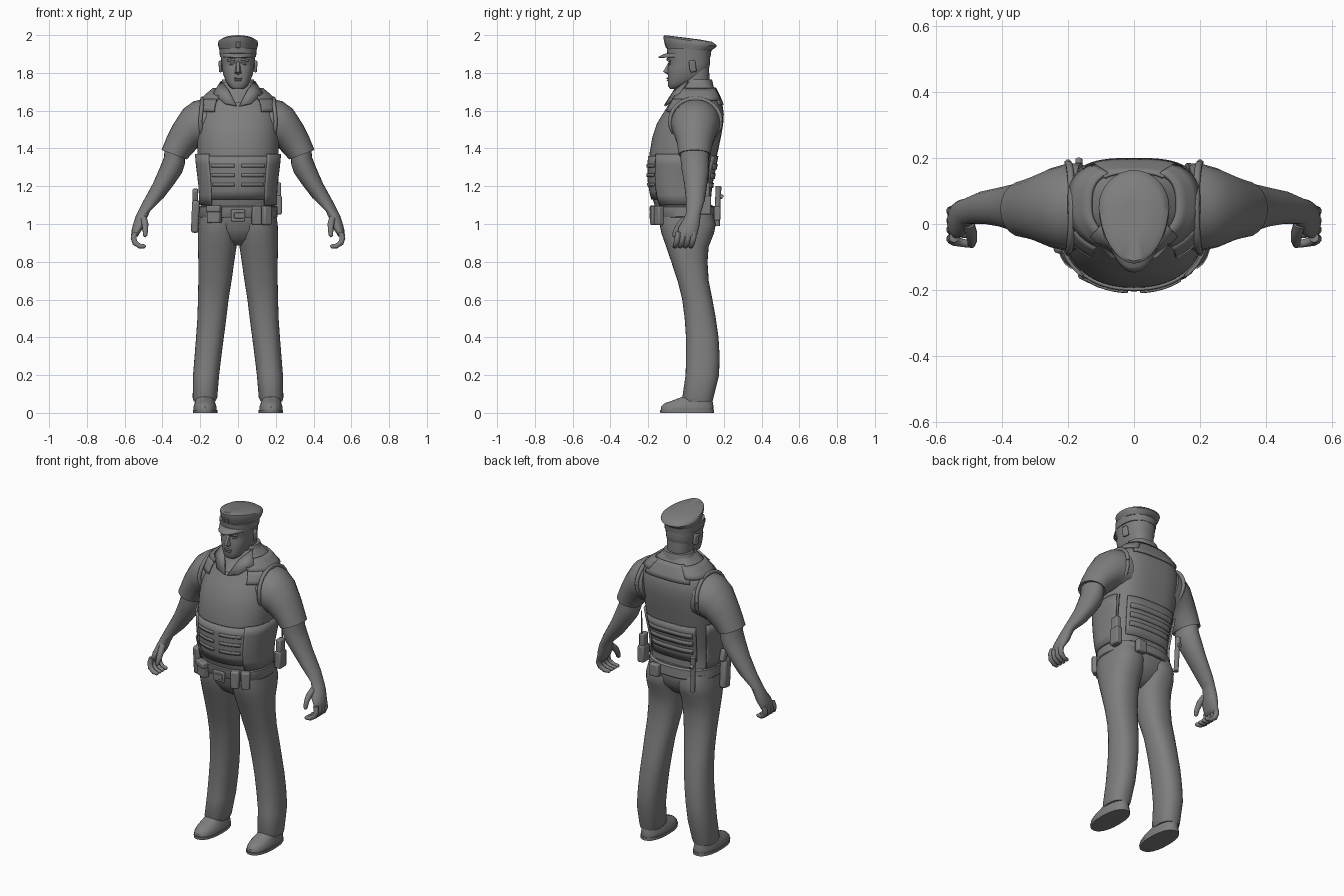
import bpy, math
from mathutils import Vector, Matrix

grey = bpy.data.materials.new("uniform_grey")
grey.diffuse_color = (0.21, 0.21, 0.21, 1)


def make(name, verts, faces, mirror=False, thick=0.0, angle=40):
    """Mesh object with shared finish: optional mirror, optional plate thickness."""
    me = bpy.data.meshes.new(name)
    me.from_pydata([tuple(v) for v in verts], [], faces)
    me.materials.append(grey)
    ob = bpy.data.objects.new(name, me)
    bpy.context.collection.objects.link(ob)
    bpy.ops.object.select_all(action='DESELECT')
    bpy.context.view_layer.objects.active = ob
    ob.select_set(True)
    bpy.ops.object.mode_set(mode='EDIT')
    bpy.ops.mesh.select_all(action='SELECT')
    bpy.ops.mesh.normals_make_consistent(inside=False)
    bpy.ops.object.mode_set(mode='OBJECT')
    bpy.ops.object.shade_smooth_by_angle(angle=math.radians(angle))
    if thick:
        so = ob.modifiers.new("thickness", 'SOLIDIFY')
        so.thickness, so.offset = thick, 0
    if mirror:
        mi = ob.modifiers.new("mirror", 'MIRROR')
        mi.use_mirror_merge = False
    return ob


def skin(name, rings, **kw):
    """Bridge equal-sized rings and cap both ends."""
    n = len(rings[0])
    verts = [p for r in rings for p in r]
    faces = [(i * n + j, i * n + (j + 1) % n, (i + 1) * n + (j + 1) % n, (i + 1) * n + j)
             for i in range(len(rings) - 1) for j in range(n)]
    faces += [tuple(range(n)), tuple(range(len(verts) - n, len(verts)))]
    return make(name, verts, faces, **kw)


def oval(a, r, pf=2.3, pb=2.3, mid=None, tilt=0.0, grow=0.0):
    """Point at angle a on the section r = (z, x0, x1, y0, y1)."""
    z, x0, x1, y0, y1 = r
    m = (y0 + y1) / 2 if mid is None else mid
    c, s = math.cos(a), math.sin(a)
    p = pf if s < 0 else pb
    ex = lambda v: math.copysign(abs(v) ** (2 / p), v)
    y = m + ex(s) * ((y1 - m) if s > 0 else (m - y0))
    return Vector(((x0 + x1) / 2 + ex(c) * ((x1 - x0) / 2 + grow), y + grow * ex(s), z + tilt * y))


def loft(name, rows, n=32, mirror=False, tilts=None, **kw):
    return skin(name, [[oval(2 * math.pi * j / n, r, tilt=tilts[i] if tilts else 0, **kw)
                        for j in range(n)] for i, r in enumerate(rows)], mirror=mirror)


def sym(rows):
    return [(z, -w, w, y0, y1) for z, w, y0, y1 in rows]


def limb(name, rows, n=20):
    """Arm sections given by outer (x, z), inner (x, z) and depth range."""
    rings = []
    for ox, oz, ix, iz, y0, y1 in rows:
        c = Vector(((ox + ix) / 2, (y0 + y1) / 2, (oz + iz) / 2))
        u = Vector(((ox - ix) / 2, 0, (oz - iz) / 2))
        v = Vector((0, (y1 - y0) / 2, 0))
        rings.append([c + u * math.cos(t) + v * math.sin(t)
                      for t in (2 * math.pi * j / n for j in range(n))])
    return skin(name, rings, mirror=True, angle=50)


def tube(name, pts, radii, n=10, mirror=False):
    pts, rings = [Vector(p) for p in pts], []
    for i, p in enumerate(pts):
        d = (pts[min(i + 1, len(pts) - 1)] - pts[max(i - 1, 0)]).normalized()
        u = d.cross(Vector((0.3, 0.9, 0.2))).normalized()
        v = d.cross(u)
        rings.append([p + (u * math.cos(t) + v * math.sin(t)) * radii[i]
                      for t in (2 * math.pi * j / n for j in range(n))])
    return skin(name, rings, mirror=mirror, angle=60)


def box(name, loc, size, rot=(0, 0, 0), mirror=False, bevel=0.008):
    sx, sy, sz = (s / 2 for s in size)
    m = Matrix.Rotation(rot[2], 3, 'Z') @ Matrix.Rotation(rot[1], 3, 'Y') @ Matrix.Rotation(rot[0], 3, 'X')
    v = [m @ Vector((x * sx, y * sy, z * sz)) + Vector(loc)
         for x in (-1, 1) for y in (-1, 1) for z in (-1, 1)]
    f = [(0, 1, 3, 2), (4, 6, 7, 5), (0, 4, 5, 1), (2, 3, 7, 6), (0, 2, 6, 4), (1, 5, 7, 3)]
    ob = make(name, v, f, mirror=mirror, angle=30)
    b = ob.modifiers.new("bevel", 'BEVEL')
    b.width, b.segments = bevel, 2
    return ob


# Legs, hips and shoes
loft("trouser_leg", [(.06, .12, .235, -.01, .14), (.08, .11, .24, -.02, .145), (.2, .1, .238, -.002, .175),
                     (.3, .088, .23, 0, .178), (.4, .075, .222, 0, .172), (.5, .062, .215, -.007, .158),
                     (.6, .05, .212, -.02, .14), (.7, .034, .21, -.045, .12), (.8, .02, .21, -.078, .114),
                     (.88, .008, .212, -.105, .12), (.95, .0, .213, -.13, .148), (1.0, 0, .21, -.14, .158),
                     (1.06, 0, .2, -.14, .14)], mirror=True)
loft("hips", sym([(.885, .035, -.05, .05), (.92, .11, -.1, .1), (.97, .175, -.13, .14),
                  (1.03, .2, -.145, .152), (1.1, .197, -.155, .14)]))
loft("shoe", [(.0, .12, .23, -.12, .14), (.008, .113, .236, -.132, .146), (.032, .113, .236, -.132, .146),
              (.05, .12, .23, -.115, .143), (.066, .126, .226, -.07, .14), (.085, .13, .222, -.02, .135),
              (.13, .13, .22, .005, .13)], mirror=True, n=24)
loft("sole_rim", [(.0, .109, .239, -.136, .149), (.016, .109, .239, -.138, .149)], mirror=True, n=24)

# Torso under a fitted vest
VEST = sym([(1.095, .193, -.165, .128), (1.15, .193, -.182, .125), (1.22, .197, -.194, .135),
            (1.3, .208, -.196, .152), (1.38, .215, -.192, .168), (1.46, .218, -.178, .185),
            (1.53, .216, -.155, .197), (1.58, .21, -.125, .2), (1.62, .204, -.1, .195),
            (1.655, .19, -.08, .182), (1.69, .152, -.06, .166), (1.72, .115, -.045, .15), (1.75, .085, -.03, .135)])
loft("vest", VEST, n=48, pf=2.2, pb=3)


def panel(name, a0, a1, z0, z1, off=.006, thick=.009, mirror=False, na=16, nz=5):
    """Curved plate lying on the vest between two angles (degrees) and heights."""
    verts = []
    for k in range(nz + 1):
        z = z0 + (z1 - z0) * k / nz
        i = max(j for j in range(len(VEST) - 1) if VEST[j][0] <= z + 1e-6)
        lo, hi = VEST[i], VEST[i + 1]
        t = (z - lo[0]) / (hi[0] - lo[0])
        row = tuple(p + (q - p) * t for p, q in zip(lo, hi))
        verts += [oval(math.radians(a0 + (a1 - a0) * j / na), row, 2.2, 3, grow=off) for j in range(na + 1)]
    w = na + 1
    faces = [(k * w + j, k * w + j + 1, k * w + w + j + 1, k * w + w + j) for k in range(nz) for j in range(na)]
    return make(name, verts, faces, mirror, thick, 45)


panel("front_belly_panel", -137, -43, 1.13, 1.36, .004)
panel("side_wing", -48, 28, 1.1, 1.37, .009, .01, True)
panel("back_lumbar_panel", 50, 130, 1.14, 1.36, .003)
for i, z in enumerate((1.2, 1.25, 1.3)):
    panel(f"front_webbing_{i}", -86, -52, z, z + .018, .01, .008, True, nz=1)
    panel(f"back_webbing_{i}", 58, 122, z - .01, z + .018, .009, .008, nz=1)
panel("shoulder_strap", -58, 62, 1.655, 1.715, .008, .012, True, nz=3)
panel("strap_tab", -57, -28, 1.595, 1.66, .01, .012, True, nz=3)
panel("back_yoke", 52, 128, 1.63, 1.72, .005, .008, nz=4)
tube("armhole_trim", [(.2 - .012 * abs(math.sin(t)), .05 + .135 * math.cos(t), 1.545 + .12 * math.sin(t))
                      for t in (math.pi * k / 12 for k in range(25))], [.011] * 25, 8, True)

# Sleeves, arms and hands
limb("sleeve", [(.18, 1.662, .14, 1.41, -.08, .185), (.235, 1.65, .19, 1.41, -.08, .18),
                (.29, 1.61, .218, 1.4, -.07, .168), (.345, 1.525, .24, 1.375, -.052, .148),
                (.375, 1.465, .255, 1.36, -.045, .138), (.405, 1.392, .27, 1.342, -.04, .13),
                (.395, 1.393, .28, 1.35, -.03, .12)])
limb("forearm", [(.385, 1.42, .28, 1.37, -.03, .12), (.393, 1.35, .282, 1.315, -.028, .122),
                 (.415, 1.295, .297, 1.27, -.022, .122), (.45, 1.215, .335, 1.215, -.01, .113),
                 (.505, 1.115, .392, 1.14, 0, .1), (.54, 1.045, .465, 1.068, .0, .078),
                 (.552, 1.01, .48, 1.035, -.015, .075), (.562, .975, .492, .995, -.038, .07),
                 (.566, .94, .52, .952, -.045, .06), (.56, .925, .53, .935, -.035, .05)])
for i in range(4):
    y = .043 - .028 * i
    tube(f"finger_{i}", [(.545, y, .955), (.553, y - .004, .925), (.545, y - .01, .9), (.52, y - .016, .883),
                         (.495, y - .02, .882), (.488, y - .021, .884)],
         [.015, .0155, .015, .013, .011, .005], mirror=True)
tube("thumb", [(.5, 0, 1.03), (.492, -.03, 1.0), (.49, -.05, .97), (.492, -.062, .94), (.495, -.065, .932)],
     [.018, .018, .015, .012, .005], mirror=True)

# Neck, collar and lapels
loft("neck", sym([(1.64, .05, -.104, .1), (1.69, .07, -.062, .12), (1.73, .07, -.025, .125), (1.84, .07, -.01, .122)]))
loft("collar", sym([(1.72, .1, -.02, .148), (1.765, .083, .0, .138), (1.765, .07, .01, .125)]))
make("lapel", [(.008, -.112, 1.625), (.068, -.096, 1.637), (.13, -.035, 1.69), (.088, .01, 1.755),
               (.05, -.058, 1.71)], [(0, 1, 4), (1, 2, 4), (2, 3, 4)], True, .012)

# Head and face
loft("head", sym([(1.715, .028, -.085, -.03), (1.728, .047, -.094, .0), (1.755, .064, -.095, .06),
                  (1.79, .078, -.096, .105), (1.83, .086, -.096, .124), (1.852, .087, -.09, .127),
                  (1.872, .09, -.1, .128), (1.92, .092, -.095, .126)]), pf=2.6)
make("nose", [(-.009, -.09, 1.86), (.009, -.09, 1.86), (-.02, -.09, 1.797), (.02, -.09, 1.797),
              (-.007, -.121, 1.806), (.007, -.121, 1.806), (0, -.095, 1.79)],
     [(0, 4, 5, 1), (0, 2, 4), (1, 5, 3), (2, 6, 4), (4, 6, 5), (5, 6, 3), (0, 1, 3, 6, 2)])
box("brow", (.036, -.09, 1.868), (.045, .02, .012), (0, .12, .25), True, .004)
box("eye", (.034, -.084, 1.847), (.026, .012, .01), (0, 0, .2), True, .004)
box("upper_lip", (0, -.095, 1.772), (.044, .016, .009), bevel=.004)
box("lower_lip", (0, -.094, 1.761), (.038, .016, .009), bevel=.004)
box("ear", (.091, .035, 1.835), (.016, .036, .062), (.15, 0, .3), True, .007)

# Peaked cap
loft("cap_band", sym([(1.885, .096, -.098, .13), (1.928, .099, -.102, .135)]), tilts=[0, -.03])
loft("cap_crown", sym([(1.922, .098, -.1, .134), (1.945, .104, -.112, .15), (1.966, .107, -.12, .163),
                       (1.974, .104, -.12, .16), (1.984, .085, -.112, .138), (1.986, .03, -.04, .07)]),
     tilts=[-.03, -.1, -.16, -.16, -.14, -.13], mid=.05, pf=1.85, pb=2)
visor = []
for k in range(4):
    for j in range(17):
        a = math.radians(-160 + 140 * j / 16)
        p = oval(a, (1.902, -.094, .094, -.095, .13))
        reach = .05 * k / 3 * max(0, -math.sin(a)) ** 1.5
        visor.append((p.x * (1 - .25 * k / 3 * abs(math.sin(a))), p.y - reach, p.z - .02 * (k / 3) ** 1.4))
make("cap_visor", visor, [(k * 17 + j, k * 17 + j + 1, k * 17 + j + 18, k * 17 + j + 17)
                          for k in range(3) for j in range(16)], thick=.007)
box("cap_plate", (0, -.108, 1.95), (.026, .008, .036), (.3, 0, 0), bevel=.003)

# Duty belt with pouches and tools
loft("belt", sym([(1.035, .206, -.168, .158), (1.04, .21, -.172, .162), (1.09, .208, -.174, .158),
                  (1.095, .203, -.17, .152)]))
box("buckle", (0, -.18, 1.045), (.075, .016, .062), bevel=.005)
box("buckle_bar", (.005, -.189, 1.045), (.05, .01, .03), bevel=.003)
box("left_pouch_inner", (.098, -.166, 1.045), (.048, .04, .1), (0, 0, .3))
box("left_pouch_outer", (.15, -.142, 1.045), (.05, .04, .1), (0, 0, .6))
box("right_pouch", (-.125, -.155, 1.05), (.075, .04, .09), (0, 0, -.45))
box("right_pouch_flap", (-.127, -.16, 1.08), (.08, .042, .035), (0, 0, -.45))
box("back_pouch", (.09, .165, 1.055), (.06, .035, .075))
box("holster", (-.226, -.05, 1.04), (.04, .06, .17), (.12, .04, 0), bevel=.012)
box("pistol_grip", (-.226, -.035, 1.15), (.03, .042, .07), (.3, 0, 0))
box("radio_holder", (.212, .1, 1.1), (.04, .065, .1))
box("radio", (.212, .1, 1.17), (.032, .05, .1))
tube("radio_antenna", [(.212, .115, 1.2), (.208, .125, 1.36)], [.004, .003], 6)
tube("baton", [(-.16, .165, .99), (-.165, .168, 1.1), (-.168, .172, 1.2)], [.014, .014, .016])
tube("baton_handle", [(-.167, .165, 1.16), (-.167, .195, 1.14)], [.011, .011])
